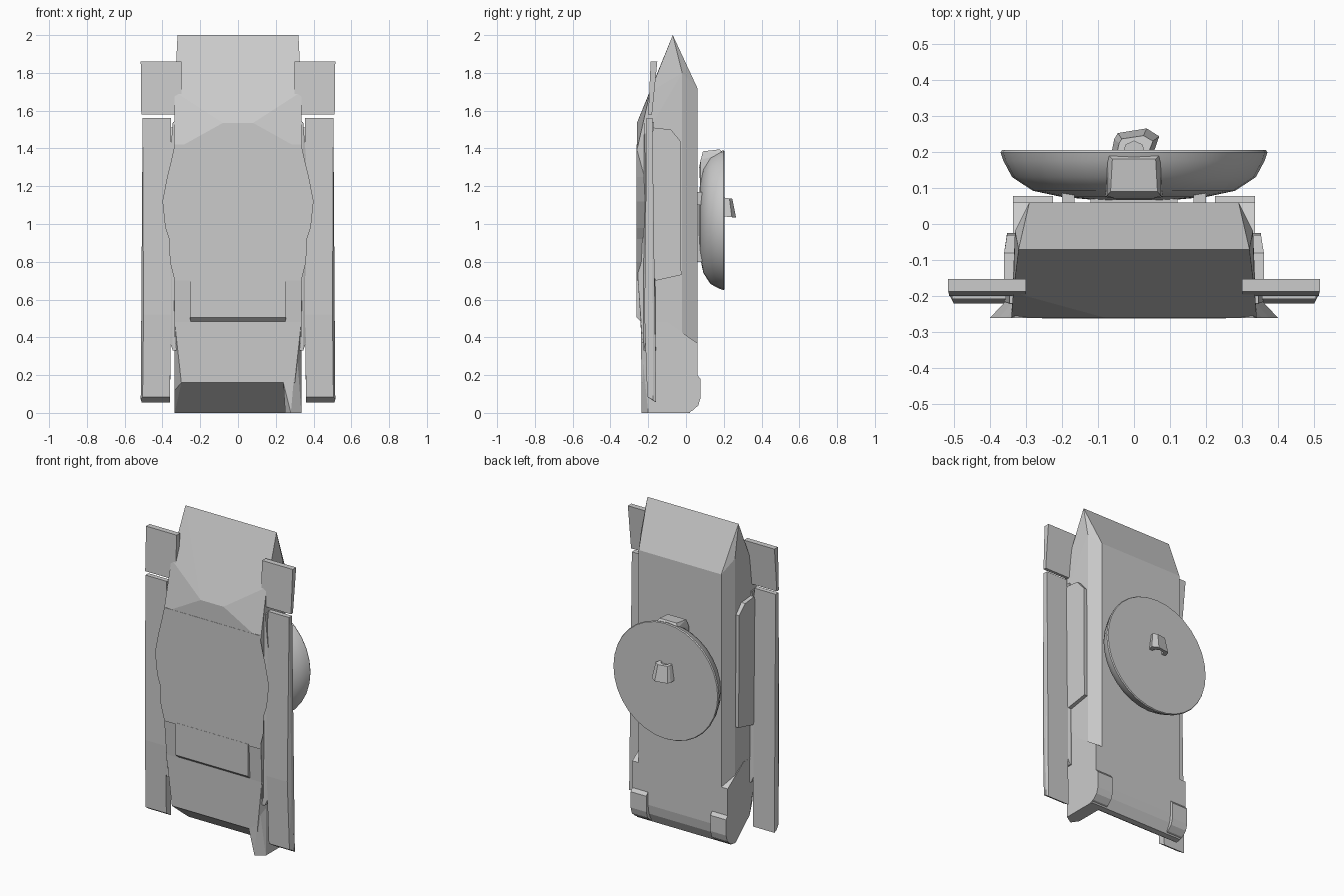
import bpy, bmesh, math

if "Cube" in bpy.data.objects:
    bpy.data.objects.remove(bpy.data.objects["Cube"])


def finish(name, bm, smooth=None):
    bmesh.ops.recalc_face_normals(bm, faces=bm.faces)
    me = bpy.data.meshes.new(name)
    bm.to_mesh(me)
    bm.free()
    ob = bpy.data.objects.new(name, me)
    bpy.context.collection.objects.link(ob)
    if smooth:
        bpy.context.view_layer.objects.active = ob
        ob.select_set(True)
        bpy.ops.object.shade_smooth_by_angle(angle=math.radians(smooth))
        ob.select_set(False)
    return ob


def hull(name, pts, mirror=False):
    """Convex solid from corner points, optionally symmetric across x."""
    bm = bmesh.new()
    if mirror:
        pts = pts + [(-x, y, z) for x, y, z in pts]
    for p in pts:
        bm.verts.new(p)
    r = bmesh.ops.convex_hull(bm, input=bm.verts)
    bad = {g for g in r["geom_interior"] + r["geom_unused"] if isinstance(g, bmesh.types.BMVert)}
    bmesh.ops.delete(bm, geom=list(bad), context='VERTS')
    bmesh.ops.dissolve_limit(bm, angle_limit=math.radians(1), verts=bm.verts, edges=bm.edges)
    return finish(name, bm)


def box(name, x0, x1, y0, y1, z0, z1):
    return hull(name, [(x, y, z) for x in (x0, x1) for y in (y0, y1) for z in (z0, z1)])


def prism(name, outline, place, a, b):
    """Extrude a 2D outline between two levels; place maps (u, v, level) to xyz."""
    bm = bmesh.new()
    r0, r1 = ([bm.verts.new(place(u, v, k)) for u, v in outline] for k in (a, b))
    bm.faces.new(r0)
    bm.faces.new(r1)
    n = len(outline)
    for i in range(n):
        j = (i + 1) % n
        bm.faces.new((r0[i], r0[j], r1[j], r1[i]))
    return finish(name, bm)


# main hull: wedge nose and chamfered back
hull("upper_body", [(.32, -.07, 2), (.335, -.19, 1.7), (.08, -.26, 1.535), (.34, -.26, 1.39),
                    (.29, .06, 1.72), (.33, -.02, 1.8), (.29, .06, .37), (.33, -.02, .37),
                    (.34, -.255, .71), (.335, -.24, .48), (.335, -.23, .37)], True)
# rear hull with an undercut front edge
hull("lower_body", [(.335, -.24, .48), (.335, -.1, .48), (.30, -.235, .16), (.335, -.16, .12),
                    (.335, -.02, 0), (.33, .02, .0), (.335, .05, .06),
                    (.335, .06, .12), (.335, .06, .37)], True)
hull("corner_skirt", [(.24, -.235, .16), (.25, -.19, 0), (.28, -.235, 0), (.335, -.2, 0),
                      (.335, -.2, .35), (.31, -.236, .35), (.335, 0, 0), (.25, 0, 0), (.28, 0, .15)])

# bulging belly plate, narrower where it meets the hull
half = [(.335, 1.42), (.355, 1.33), (.375, 1.25), (.40, 1.12), (.385, .98),
        (.365, .92), (.36, .8), (.335, .70)]
outline = half + [(-x, z) for x, z in reversed(half)]
prism("belly_plate", outline,
      lambda u, v, y: (u * (1 if y < -.25 else .88), y, v), -.261, -.21)
# raised ramp lip
hull("ramp_lip", [(.255, -.262, .71), (.255, -.262, .505), (.25, -.235, .48), (.255, -.22, .71)], True)

for s, side in ((1, "right"), (-1, "left")):
    # side armour panel
    prism(side + "_side_panel", [(-.17, 1.51), (-.08, 1.5), (-.03, 1.44), (-.025, .73),
                                 (-.16, .70), (-.19, .76), (-.19, 1.45)],
          lambda u, v, x: (s * (x - (.008 if u > -.05 and x > .33 else 0)), u, v), .31, .36)
    # rail joining body and long fin
    hull(side + "_rail", [(s * x, y, z) for x, y, z in
         [(.30, -.225, 1.54), (.345, -.22, 1.54), (.345, -.17, 1.54), (.30, -.17, 1.54),
          (.30, -.225, .33), (.345, -.225, .33), (.36, -.215, .37), (.36, -.165, .37),
          (.345, -.16, .33), (.30, -.16, .33), (.36, -.215, 1.35), (.36, -.175, 1.35)]])
    # long fin with bevelled lower end
    hull(side + "_long_fin", [(s * x, y, z) for x, y, z in
         [(.355, -.208, 1.56), (.505, -.208, 1.56), (.355, -.178, 1.56), (.505, -.178, 1.56),
          (.355, -.22, .52), (.50, -.22, .52), (.512, -.195, .5), (.36, -.205, .085),
          (.505, -.205, .085), (.36, -.158, .055), (.51, -.158, .055), (.515, -.175, .07)]])
    # short fin by the nose
    hull(side + "_nose_fin", [(s * x, y, z) for x, y, z in
         [(.30, -.187, 1.86), (.515, -.187, 1.86), (.30, -.152, 1.86), (.515, -.152, 1.86),
          (.30, -.2, 1.58), (.512, -.2, 1.58), (.30, -.18, 1.58), (.512, -.18, 1.58)]])
    # curved rear foot
    foot = [(.04, .19), (.06, .20), (.077, .18), (.077, .08), (.065, .04), (.035, .012),
            (0, .0), (-.02, .0), (.0, .05), (.04, .09)]
    prism(side + "_foot", foot, lambda u, v, x: (s * x, u, v), .225, .335)
    # dish bracket
    box(side + "_dish_bracket", *sorted((s * .165, s * .2)), .05, .108, 1.10, 1.17)

# dish: flat outer face, domed underside
CZ, N = 1.02, 32
rings = [(.066, .10), (.075, .2), (.092, .28), (.13, .338), (.175, .362), (.198, .37), (.205, .366)]
bm = bmesh.new()
loops = [[bm.verts.new((r * math.cos(2 * math.pi * i / N), y, CZ + r * math.sin(2 * math.pi * i / N)))
          for i in range(N)] for y, r in rings]
for a, b in zip(loops, loops[1:]):
    for i in range(N):
        j = (i + 1) % N
        bm.faces.new((a[i], a[j], b[j], b[i]))
bm.faces.new(loops[0])
bm.faces.new(loops[-1])
finish("dish", bm, 35)

# pivot under the dish
box("dish_pivot", -.12, .12, .05, .085, .8, 1.1)
# sensor block on the dish rim
hull("rim_sensor", [(.075, .195, 1.2), (.075, .195, 1.37), (.06, .18, 1.395), (.065, .09, 1.385),
                    (.075, .078, 1.34), (.08, .075, 1.2), (.05, .07, 1.3)], True)
# feed horn with an arched underside
horn = [(-.062, .2), (-.055, .235), (-.045, .252), (.035, .265), (.07, .243), (.055, .2),
        (.037, .2), (.03, .228), (0, .243), (-.03, .228), (-.037, .2)]
prism("feed_horn", horn, lambda u, v, z: (u * (.75 if z > 1.1 else 1),
      v - (.02 * (v - .2) / .065 if z > 1.1 else 0), z + (.2 - v) * .1), 1.04, 1.14)
box("feed_horn_core", -.035, .035, .19, .235, 1.09, 1.13)
